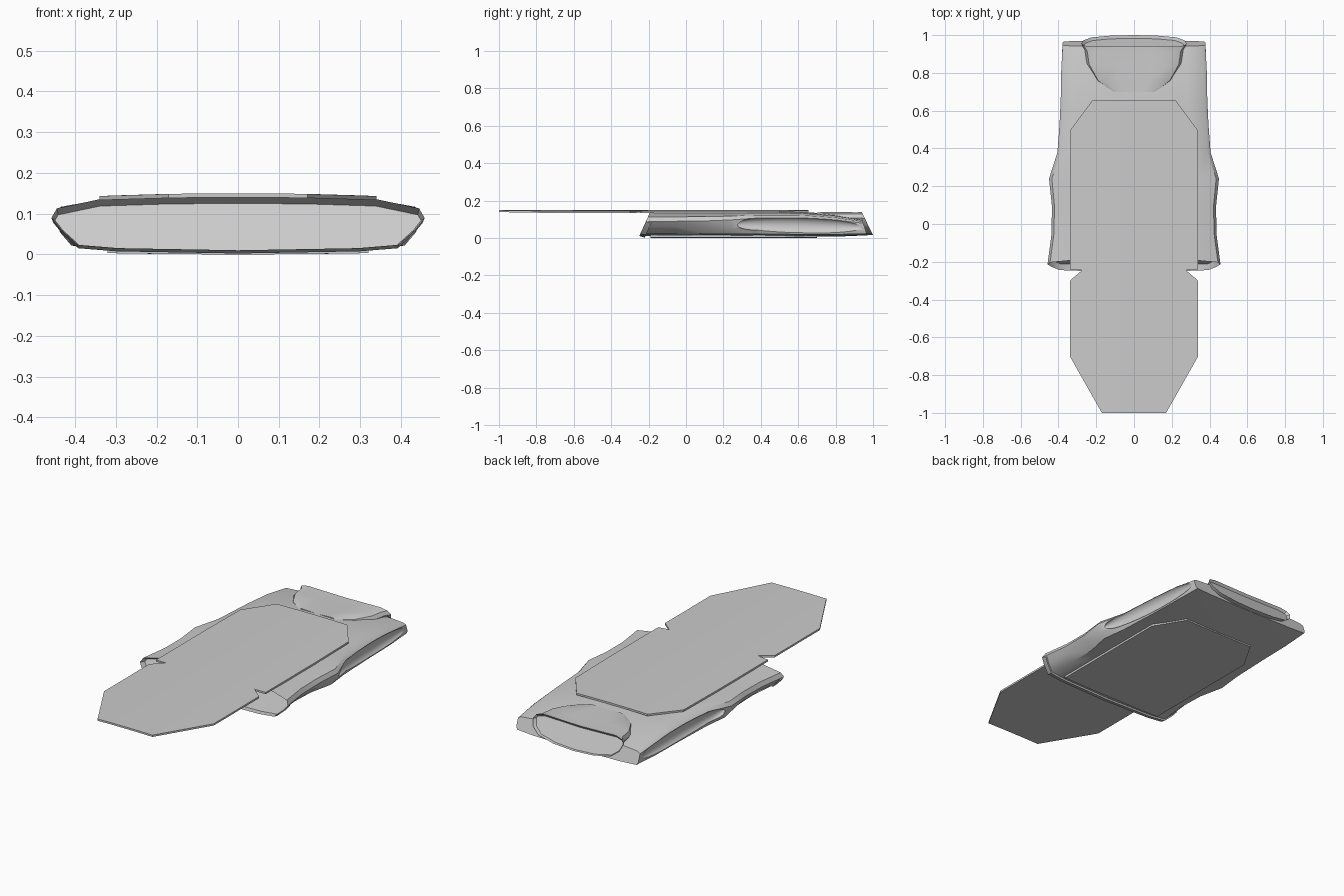
import bpy, bmesh, math
from mathutils import Vector

cube = bpy.data.objects.get("Cube")
if cube:
    bpy.data.objects.remove(cube, do_unlink=True)

cloth = bpy.data.materials.new("light_grey_cloth")
cloth.use_nodes = True
grey = (0.6, 0.6, 0.6, 1)
cloth.diffuse_color = grey
cloth.node_tree.nodes["Principled BSDF"].inputs["Base Color"].default_value = grey


def finish(name, bm):
    bmesh.ops.recalc_face_normals(bm, faces=bm.faces)
    mesh = bpy.data.meshes.new(name)
    bm.to_mesh(mesh)
    bm.free()
    obj = bpy.data.objects.new(name, mesh)
    bpy.context.collection.objects.link(obj)
    mesh.materials.append(cloth)
    return obj


def activate(obj):
    bpy.ops.object.select_all(action='DESELECT')
    obj.select_set(True)
    bpy.context.view_layer.objects.active = obj


def smooth(obj, angle=38):
    activate(obj)
    bpy.ops.object.shade_smooth_by_angle(angle=math.radians(angle))


# Half cross-sections: (share of half width, share of height)
HEM = [(0, 1), (.37, .99), (.74, .95), (.97, .78), (1, .6), (.95, .38), (.86, .1), (.65, .04), (0, 0)]
ARM = [(0, 1), (.37, .98), (.74, .94), (.96, .86), (1, .75), (1, .28), (.98, .1), (.7, .03), (0, 0)]
NECK = [(0, .96), (.4, .98), (.8, 1), (.95, .92), (1, .75), (.95, .45), (.8, .2), (.45, .05), (0, 0)]


def loft(sections, first, last):
    """Sections: y, half width, top, bottom, blend from first to last, slant of the section."""
    bm = bmesh.new()
    rings = []
    for y, w, top, bottom, mix, slant in sections:
        half = [Vector(a).lerp(Vector(b), mix) for a, b in zip(first, last)]
        loop = half + [Vector((-p.x, p.y)) for p in half[-2:0:-1]]
        rings.append([bm.verts.new((p.x * w, y + slant * (.5 - p.y), bottom + p.y * (top - bottom)))
                      for p in loop])
    n = len(rings[0])
    for a, b in zip(rings, rings[1:]):
        for i in range(n):
            j = (i + 1) % n
            bm.faces.new((a[i], a[j], b[j], b[i]))
    caps = [bm.faces.new(rings[0]), bm.faces.new(rings[-1])]
    bmesh.ops.recalc_face_normals(bm, faces=bm.faces)
    return bm, caps


def panel(name, half, z, thickness, crown):
    """Thin mirrored sheet, gently bowed across its width."""
    bm = bmesh.new()
    outline = half + [(-x, y) for x, y in reversed(half)]
    face = bm.faces.new([bm.verts.new((x, y, z)) for x, y in outline])
    extruded = bmesh.ops.extrude_face_region(bm, geom=[face])["geom"]
    bmesh.ops.translate(bm, vec=(0, 0, thickness),
                        verts=[v for v in extruded if isinstance(v, bmesh.types.BMVert)])
    for x in (-.17, -.08, .08, .17):
        bmesh.ops.bisect_plane(bm, geom=bm.verts[:] + bm.edges[:] + bm.faces[:],
                               plane_co=(x, 0, 0), plane_no=(1, 0, 0))
    for v in bm.verts:
        v.co.z += crown * v.co.x ** 2
    return finish(name, bm)


# Shirt body with a recessed hem opening
bm, caps = loft([
    (-.22, .458, .142, .010, 0, -.06),
    (-.05, .436, .142, .010, 0, -.02),
    (.10, .435, .142, .009, .1, 0),
    (.24, .450, .142, .008, .4, 0),
    (.38, .405, .142, .007, .9, 0),
    (.62, .390, .140, .006, 1, 0),
    (.80, .386, .126, .007, 1, .01),
    (.955, .378, .100, .014, 1, .03)], HEM, ARM)
bmesh.ops.inset_individual(bm, faces=caps[:1], thickness=.005, depth=-.03)
body = finish("shirt_body", bm)

# Hollow arm openings, cut on both sides
for side in (-1, 1):
    bpy.ops.mesh.primitive_uv_sphere_add(segments=32, ring_count=16, radius=1,
                                         location=(side * .405, .6, .066))
    cutter = bpy.context.object
    cutter.name = "arm_opening_cutter"
    cutter.scale = (.035, .35, .045)
    cutter.rotation_euler = (-.025, 0, side * .05)
    cutter.hide_render = True
    activate(body)
    cut = body.modifiers.new("arm_opening", 'BOOLEAN')
    cut.operation = 'DIFFERENCE'
    cut.solver = 'EXACT'
    cut.object = cutter
    bpy.ops.object.modifier_apply(modifier=cut.name)
    bpy.data.objects.remove(cutter, do_unlink=True)
smooth(body)

# Collar rising out of the chest, with a slanted recessed neck opening
bm, caps = loft([
    (.70, .12, .137, .04, 0, 0),
    (.76, .20, .138, .03, 0, 0),
    (.85, .25, .138, .02, 0, .01),
    (.93, .26, .137, .016, 0, .04),
    (.97, .28, .138, .015, 0, .06)], NECK, NECK)
bmesh.ops.inset_individual(bm, faces=caps[1:], thickness=.008, depth=-.015)
smooth(finish("collar", bm))

# Long front sheet, notched where it passes the hem
panel("front_panel", [(.22, .655), (.335, .5), (.34, .2), (.34, -.24), (.275, -.245),
                      (.34, -.3), (.34, -.7), (.17, -1)], .140, .010, -.06)

# Shorter sheet under the back
panel("back_panel", [(.22, .7), (.32, .53), (.32, -.19)], 0, .012, .03)
